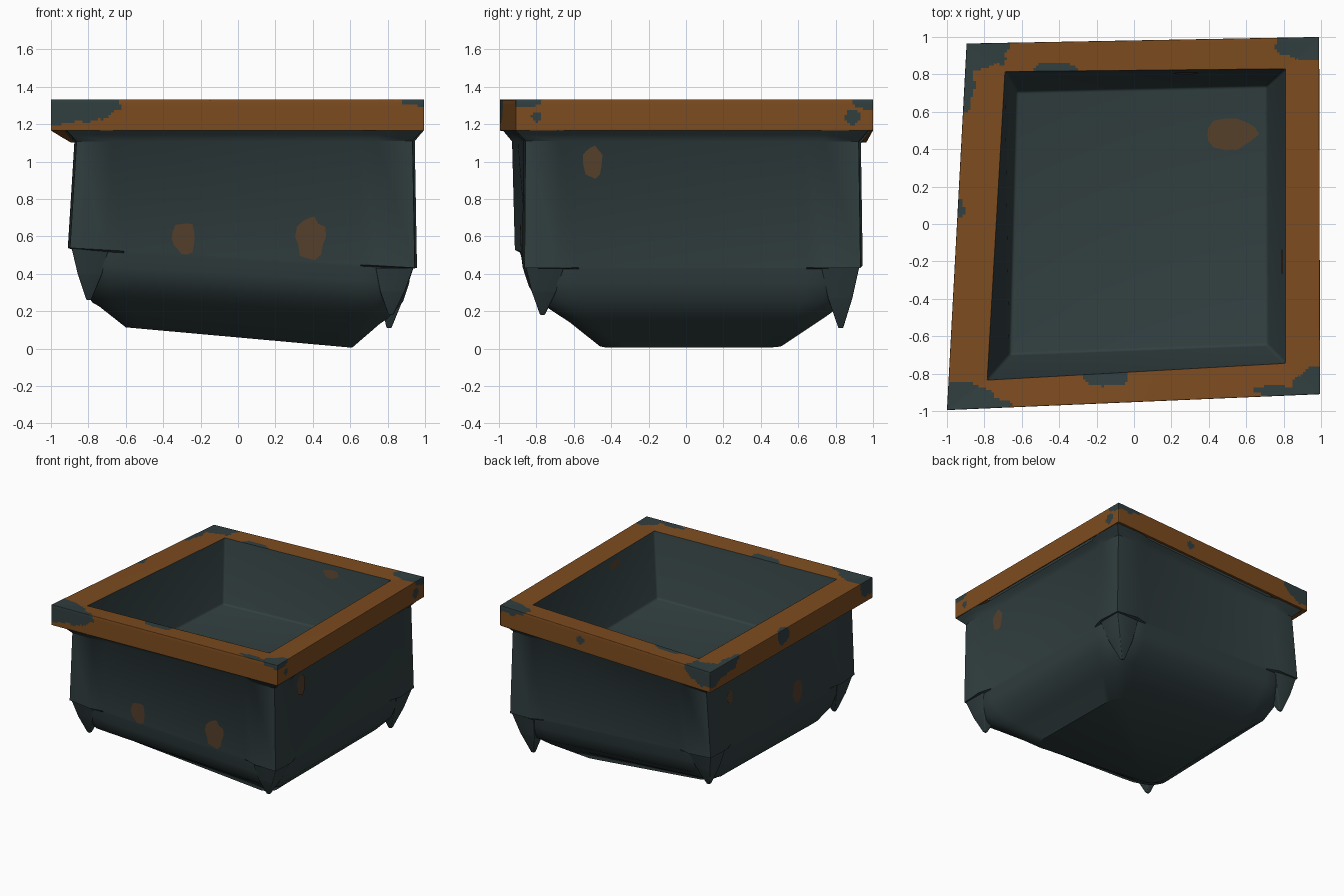
import bpy, bmesh, math
from mathutils import Vector, noise
from mathutils.bvhtree import BVHTree

if "Cube" in bpy.data.objects:
    bpy.data.objects.remove(bpy.data.objects["Cube"])


def material(name, rgb):
    m = bpy.data.materials.new(name)
    m.diffuse_color = (*rgb, 1)
    m.use_nodes = True
    m.node_tree.nodes["Principled BSDF"].inputs["Base Color"].default_value = m.diffuse_color
    return m


SLATE = material("slate paint", (0.031, 0.049, 0.051))
RUST = material("rust brown", (0.205, 0.072, 0.014))
FADED = material("faded rust", (0.092, 0.050, 0.024))

# skewed corner outlines, in the order front left, front right, back right, back left
RIM_OUT = [(-1.0, -0.995), (0.995, -0.91), (0.99, 1.0), (-0.895, 0.965)]
RIM_IN = [(-0.785, -0.835), (0.81, -0.745), (0.81, 0.83), (-0.69, 0.815)]
FLOOR = [(-0.665, -0.70), (0.715, -0.65), (0.71, 0.74), (-0.63, 0.71)]
POST_TOP = [(-0.875, -0.93), (0.945, -0.87), (0.94, 0.935), (-0.82, 0.90)]
POST_LOW = [(-0.91, -0.915), (0.957, -0.875), (0.957, 0.945), (-0.865, 0.91)]
BELLY = [(-0.78, -0.68), (0.80, -0.66), (0.80, 0.74), (-0.75, 0.71)]
BASE = [(-0.60, -0.47), (0.61, -0.46), (0.60, 0.51), (-0.57, 0.50)]
TIPS = [(-0.80, -0.79, 0.26), (0.82, -0.77, 0.18), (0.81, 0.83, 0.11), (-0.77, 0.80, 0.26)]
POST_Z = [0.54, 0.43, 0.43, 0.53]
NAMES = ["front_left", "front_right", "back_right", "back_left"]


def inset(pts, d):
    return [(x - d * math.copysign(1, x), y - d * math.copysign(1, y)) for x, y in pts]


def level(pts, z, tilt=0.0):
    return [(x, y, z - tilt * x) for x, y in pts]


def posted(outline, z, tilt, w, soft, rec, cut=0.0):
    """Section with an L-shaped post at each corner, walls set back, corner cut off."""
    out = []
    for i, (x, y) in enumerate(outline):
        sx, sy = math.copysign(1, x), math.copysign(1, y)
        pts = [(x - sx * rec, y - sy * (w + soft)), (x, y - sy * w),
               (x - sx * cut, y - sy * cut),
               (x - sx * w, y), (x - sx * (w + soft), y - sy * rec)]
        pts = level(pts, z, tilt)
        out += pts if i % 2 == 0 else pts[::-1]
    return out


def sag(p):
    """The upper part droops toward the back left corner."""
    k = min(max((p.z - 0.5) / 0.3, 0), 1)
    return 0.068 * k * max(0, (1 - p.x) / 2) * max(0, (1 + p.y) / 2)


def loft(name, sections, mats, cap_last=False, bevel=0.0, flip=False, cuts=0.0, angle=35):
    """Skin a stack of sections; optional bevel and fine cuts."""
    bm = bmesh.new()
    rings = [[bm.verts.new(p) for p in s] for s in sections]
    n = len(rings[0])
    for a, b in zip(rings, rings[1:]):
        for i in range(n):
            j = (i + 1) % n
            bm.faces.new((a[i], a[j], b[j], b[i]))
    if cap_last:
        bm.faces.new(rings[-1])
    bmesh.ops.recalc_face_normals(bm, faces=bm.faces)
    if flip:
        bmesh.ops.reverse_faces(bm, faces=bm.faces)
    if bevel:
        edges = [e for e in bm.edges if not e.is_boundary]
        bmesh.ops.bevel(bm, geom=edges, offset=bevel, segments=3,
                        profile=0.5, affect='EDGES', clamp_overlap=True)
    if cuts:
        for axis in range(3):
            lo, hi = (1.165, 1.333) if axis == 2 else (-1, 1)
            for k in range(1, int((hi - lo) / cuts)):
                co, no = Vector(), Vector()
                co[axis], no[axis] = lo + k * cuts, 1
                bmesh.ops.bisect_plane(bm, geom=bm.verts[:] + bm.edges[:] + bm.faces[:],
                                       plane_co=co, plane_no=no)
    for v in bm.verts:
        v.co.z -= sag(v.co)
    return finish(name, bm, mats, angle)


def finish(name, bm, mats, angle=35):
    me = bpy.data.meshes.new(name)
    bm.to_mesh(me)
    bm.free()
    for m in mats:
        me.materials.append(m)
    ob = bpy.data.objects.new(name, me)
    bpy.context.collection.objects.link(ob)
    bpy.ops.object.select_all(action='DESELECT')
    ob.select_set(True)
    bpy.context.view_layer.objects.active = ob
    bpy.ops.object.shade_smooth_by_angle(angle=math.radians(angle))
    return ob


# outer body: flare, corner posts, step, tapered belly, tilted underside
body = loft("outer_body", [
    posted(inset(POST_TOP, -0.05), 1.168, 0, 0.24, 0.10, 0.03, 0.01),
    posted(inset(POST_TOP, -0.03), 1.145, 0, 0.22, 0.10, 0.03, 0.01),
    posted(POST_TOP, 1.11, 0, 0.20, 0.10, 0.03, 0.012),
    posted(POST_LOW, 0.487, 0.058, 0.20, 0.10, 0.03, 0.012),
    posted(inset(POST_LOW, 0.032), 0.478, 0.056, 0.17, 0.10, 0.0, 0.05),
    posted(inset(POST_LOW, 0.042), 0.40, 0.055, 0.16, 0.10, 0.0, 0.05),
    posted(inset(POST_LOW, 0.075), 0.30, 0.055, 0.14, 0.10, 0.0, 0.05),
    posted(BELLY, 0.205, 0.055, 0.09, 0.08, 0.0, 0.035),
    posted(inset(BELLY, 0.04), 0.18, 0.06, 0.085, 0.08, 0.0, 0.03),
    posted(BASE, 0.06, 0.09, 0.08, 0.06, 0.0, 0.025),
], [SLATE], cap_last=True, angle=40)


# pointed feet under the posts
def corner_quad(c, w, z):
    sx, sy = math.copysign(w, c[0]), math.copysign(w, c[1])
    return [(c[0], c[1], z), (c[0] - sx, c[1], z),
            (c[0] - sx, c[1] - sy, z), (c[0], c[1] - sy, z)]


for name, low, tip, z in zip(NAMES, POST_LOW, TIPS, POST_Z):
    foot = inset([low], 0.02)[0]
    mid = inset([((foot[0] + tip[0]) / 2, (foot[1] + tip[1]) / 2)], -0.012)[0]
    loft(name + "_foot", [corner_quad(foot, 0.20, z), corner_quad(mid, 0.13, (z + tip[2]) / 2),
                          corner_quad(inset([tip[:2]], -0.01)[0], 0.025, tip[2])],
         [SLATE], cap_last=True, bevel=0.005)

# inner basin
basin = loft("inner_basin", [level(RIM_IN, 1.325), level(FLOOR, 0.83)],
             [SLATE], cap_last=True, bevel=0.015, flip=True)

# rim, cut fine so that worn patches can be coloured by face
rim = loft("rim", [level(inset(POST_TOP, -0.04), 1.168), level(RIM_OUT, 1.165),
                   level(RIM_OUT, 1.333), level(RIM_IN, 1.325)],
           [RUST, SLATE], bevel=0.025, cuts=0.014)

# worn patches on the rim: centre, then radii
WORN = [
    ((-1.0, -0.99, 1.31), (0.36, 0.10, 0.11)), ((-0.97, -0.93, 1.33), (0.20, 0.09, 0.12)),
    ((-0.89, 0.95, 1.27), (0.24, 0.14, 0.13)), ((-0.90, 0.78, 1.28), (0.045, 0.18, 0.10)),
    ((0.95, 0.97, 1.34), (0.21, 0.10, 0.06)), ((0.97, -0.86, 1.34), (0.12, 0.10, 0.05)),
    ((0.76, -0.89, 1.34), (0.13, 0.03, 0.03)), ((-0.42, 0.82, 1.28), (0.12, 0.045, 0.05)),
    ((-0.15, -0.80, 1.33), (0.13, 0.065, 0.05)), ((-0.94, 0.08, 1.25), (0.04, 0.07, 0.07)),
    ((0.99, -0.80, 1.24), (0.05, 0.03, 0.027)), ((0.99, 0.89, 1.24), (0.05, 0.038, 0.045)),
    ((0.27, 0.985, 1.23), (0.035, 0.05, 0.03)),
]
for f in rim.data.polygons:
    c = f.center
    wobble = 1 + 0.4 * noise.noise(c * 16)
    for p, r in WORN:
        if sum(((c[i] - p[i]) / r[i]) ** 2 for i in range(3)) < wobble:
            f.material_index = 1


# faded rust stains laid onto the walls and the floor
def stain(name, target, start, direction, u, v, ru, rv, seed):
    tree = BVHTree.FromObject(target, bpy.context.evaluated_depsgraph_get())
    start, d, u, v = map(Vector, (start, direction, u, v))
    bm = bmesh.new()
    ring = []
    for k in range(14):
        a = k * math.tau / 14
        r = 1 + 0.35 * noise.noise(Vector((math.cos(a) * 1.7, math.sin(a) * 1.7, seed)))
        p = start + u * (ru * r * math.cos(a)) + v * (rv * r * math.sin(a))
        hit = tree.ray_cast(p, d)[0]
        if hit:
            ring.append(bm.verts.new(hit - d * 0.006))
    if len(ring) > 2:
        f = bm.faces.new(ring)
        f.normal_update()
        if f.normal.dot(d) > 0:
            f.normal_flip()
    finish(name, bm, [FADED])


X, Y, Z = (1, 0, 0), (0, 1, 0), (0, 0, 1)
NX, NZ = (-1, 0, 0), (0, 0, -1)
stain("front_stain_a", body, (-0.29, -2, 0.59), Y, X, Z, 0.065, 0.085, 1.3)
stain("front_stain_b", body, (0.39, -2, 0.60), Y, X, Z, 0.075, 0.105, 2.7)
stain("right_stain", body, (2, -0.50, 1.0), NX, Y, Z, 0.055, 0.08, 3.1)
stain("left_stain_a", body, (-2, -0.22, 0.65), X, Y, Z, 0.06, 0.085, 4.6)
stain("left_stain_b", body, (-2, 0.59, 0.90), X, Y, Z, 0.04, 0.05, 8.6)
stain("floor_stain", basin, (0.52, 0.48, 1.2), NZ, X, Y, 0.14, 0.085, 5.2)
stain("inner_back_stain", basin, (0.28, 0, 1.24), Y, X, Z, 0.07, 0.03, 6.4)
stain("inner_right_stain", basin, (0, -0.20, 1.26), X, Y, Z, 0.07, 0.03, 7.5)
